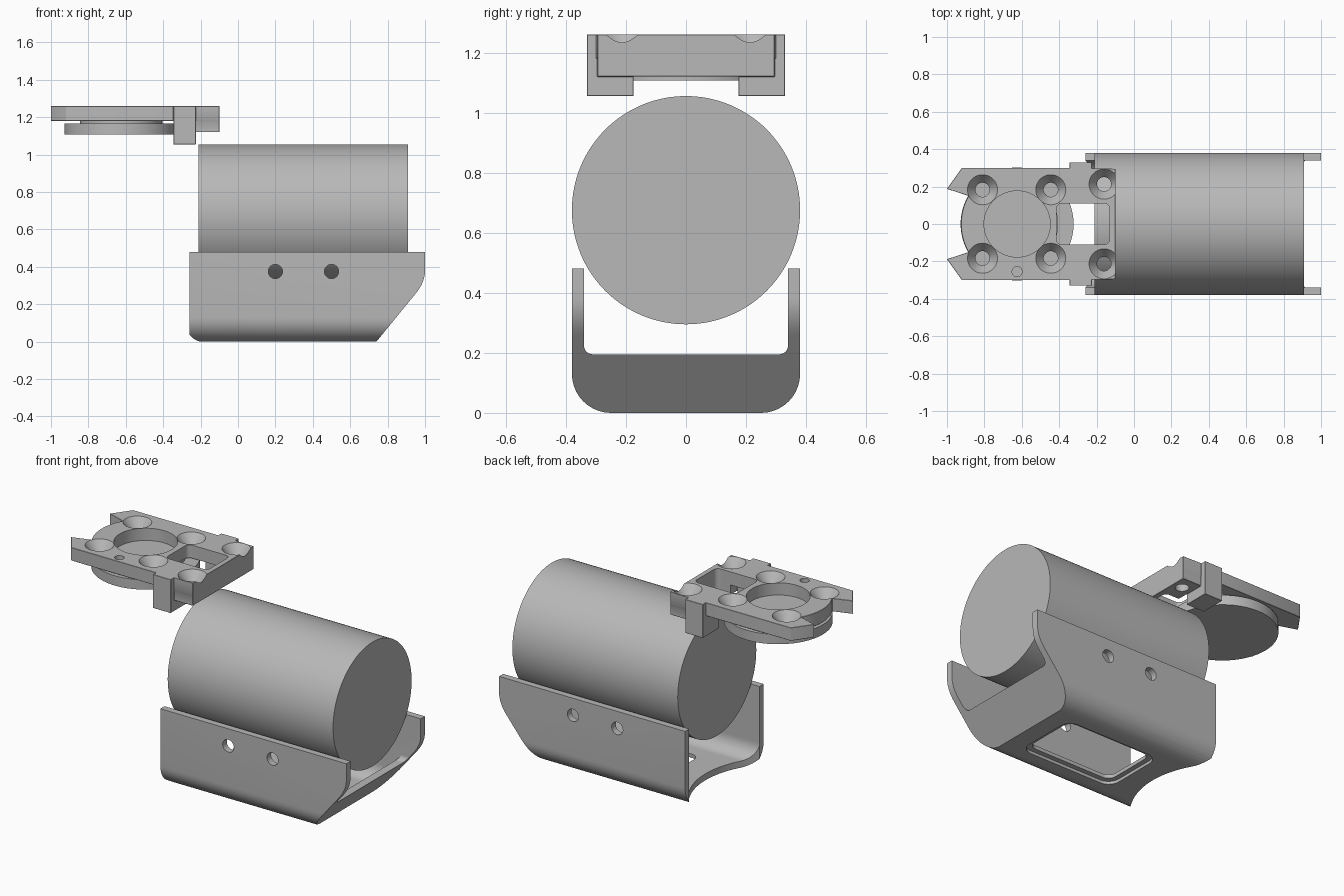
import bpy, bmesh, math
from mathutils import Vector

if "Cube" in bpy.data.objects:
    bpy.data.objects.remove(bpy.data.objects["Cube"], do_unlink=True)

grey = bpy.data.materials.new("plain_grey")
grey.use_nodes = True
colour = (0.48, 0.48, 0.48, 1)
grey.diffuse_color = colour
grey.node_tree.nodes["Principled BSDF"].inputs["Base Color"].default_value = colour

# Order in which (u, v, depth) become (x, y, z) for each extrusion axis
PLACE = {"x": lambda u, v, d: (d, u, v),
         "y": lambda u, v, d: (u, d, v),
         "z": lambda u, v, d: (u, v, d)}


def add_mesh(name, bm):
    bmesh.ops.recalc_face_normals(bm, faces=bm.faces)
    mesh = bpy.data.meshes.new(name)
    bm.to_mesh(mesh)
    bm.free()
    ob = bpy.data.objects.new(name, mesh)
    bpy.context.collection.objects.link(ob)
    mesh.materials.append(grey)
    return ob


def prism(name, points, axis, lo, hi):
    bm = bmesh.new()
    put = PLACE[axis]
    face = bm.faces.new([bm.verts.new(put(u, v, lo)) for u, v in points])
    new = bmesh.ops.extrude_face_region(bm, geom=[face])["geom"]
    shift = Vector(put(0, 0, hi - lo))
    bmesh.ops.translate(bm, vec=shift, verts=[g for g in new if isinstance(g, bmesh.types.BMVert)])
    return add_mesh(name, bm)


def arc(cu, cv, r, start, end, steps):
    angles = [math.radians(start + (end - start) * i / steps) for i in range(steps + 1)]
    return [(cu + r * math.cos(a), cv + r * math.sin(a)) for a in angles]


def disc(name, centre, r, axis, lo, hi, sides=64):
    return prism(name, arc(*centre, r, 0, 360, sides)[:-1], axis, lo, hi)


def rounded(u0, v0, u1, v1, r, steps=10):
    return (arc(u0 + r, v0 + r, r, 180, 270, steps) + arc(u1 - r, v0 + r, r, 270, 360, steps)
            + arc(u1 - r, v1 - r, r, 0, 90, steps) + arc(u0 + r, v1 - r, r, 90, 180, steps))


def box(name, x0, x1, y0, y1, z0, z1):
    return prism(name, [(x0, y0), (x1, y0), (x1, y1), (x0, y1)], "z", z0, z1)


def cone(name, x, y, r_low, r_high, z0, z1):
    bm = bmesh.new()
    bmesh.ops.create_cone(bm, cap_ends=True, segments=40, radius1=r_low, radius2=r_high, depth=z1 - z0)
    bmesh.ops.translate(bm, vec=(x, y, (z0 + z1) / 2), verts=bm.verts)
    return add_mesh(name, bm)


def apply(ob, mod):
    bpy.context.view_layer.objects.active = ob
    bpy.ops.object.modifier_apply(modifier=mod.name)


def combine(ob, tool, operation="DIFFERENCE"):
    mod = ob.modifiers.new("combine", "BOOLEAN")
    mod.operation, mod.object, mod.solver = operation, tool, "EXACT"
    apply(ob, mod)
    bpy.data.objects.remove(tool, do_unlink=True)


def smooth(ob):
    bpy.ops.object.select_all(action="DESELECT")
    ob.select_set(True)
    bpy.context.view_layer.objects.active = ob
    bpy.ops.object.shade_smooth_by_angle(angle=math.radians(30))


# Large drum
drum = disc("drum", (0, 0.675), 0.38, "x", -0.21, 0.91, 128)

# Cradle: rounded channel trimmed to a side profile with a raked end
cradle = prism("cradle", rounded(-0.38, 0, 0.38, 1, 0.13), "x", -0.26, 1.1)
p0, p1, p2 = Vector((0.95, 0.257)), Vector((1.0, 0.317)), Vector((1.0, 0.38))
bend = [tuple(p0 * (1 - t) ** 2 + p1 * 2 * t * (1 - t) + p2 * t * t) for t in [i / 8 for i in range(9)]]
side = [(-0.5, -0.1), (0.66, -0.1), (0.74, 0)] + bend + [(1.0, 0.48), (-0.5, 0.48)]
combine(cradle, prism("side_profile", side, "y", -1, 1), "INTERSECT")

# Cradle hollow, leaving a thin floor that turns up along the rake
hollow = prism("hollow", rounded(-0.34, 0.04, 0.34, 1, 0.09), "x", -0.5, 1.3)
inside = [(-0.4, -0.1), (0.605, -0.1), (1.18, 0.6), (-0.4, 0.6)]
combine(hollow, prism("inside_profile", inside, "y", -1, 1), "INTERSECT")
combine(cradle, hollow)
combine(cradle, prism("end_opening", rounded(-0.34, 0.195, 0.34, 1, 0.03), "x", 0.7, 1.3))

# Floor window with a stepped rim, scooped end, side screw holes
combine(cradle, prism("window", rounded(0.03, -0.17, 0.6, 0.17, 0.05), "z", -0.1, 0.1))
combine(cradle, prism("window_rim", rounded(0, -0.2, 0.63, 0.2, 0.07), "z", -0.1, 0.018))
combine(cradle, disc("scoop", (-0.64, 0), 0.51, "z", -0.1, 0.14, 128))
for x in (0.2, 0.5):
    combine(cradle, disc("screw_hole", (x, 0.375), 0.038, "y", -1, 1, 32))

# Mounting plate outline with two prongs around a curved nose
nose = arc(-0.625, 0, 0.3, 150, 210, 16)
outline = ([(-0.1, 0.295), (-0.3, 0.3), (-0.92, 0.3), (-1.0, 0.188)] + nose
           + [(-1.0, -0.188), (-0.92, -0.3), (-0.3, -0.3), (-0.1, -0.295)])
plate = prism("mounting_plate", outline, "z", 1.18, 1.26)
combine(plate, box("end_block", -0.225, -0.1, -0.295, 0.295, 1.12, 1.26), "UNION")
for s in (-1, 1):
    y0, y1 = sorted((s * 0.175, s * 0.33))
    combine(plate, box("leg", -0.345, -0.225, y0, y1, 1.055, 1.26), "UNION")
bm = bmesh.new()
bm.from_mesh(plate.data)
bmesh.ops.dissolve_limit(bm, angle_limit=0.01, verts=bm.verts, edges=bm.edges)
bm.to_mesh(plate.data)
bm.free()
bevel = plate.modifiers.new("edge_bevel", "BEVEL")
bevel.width, bevel.segments = 0.007, 1
bevel.limit_method, bevel.angle_limit = "ANGLE", math.radians(35)
apply(plate, bevel)

# Plate openings: round recess, window, countersunk holes, pin hole
combine(plate, disc("recess", (-0.625, 0), 0.177, "z", 1, 1.4))
combine(plate, prism("plate_window", rounded(-0.415, -0.11, -0.13, 0.11, 0.03), "z", 1, 1.4))
for x, y in ((-0.81, 0.183), (-0.445, 0.183), (-0.16, 0.213)):
    for s in (-1, 1):
        combine(plate, disc("bolt_hole", (x, s * y), 0.038, "z", 1, 1.4, 40))
        combine(plate, cone("countersink", x, s * y, 0.038, 0.088, 1.205, 1.27))
combine(plate, disc("pin_hole", (-0.625, -0.255), 0.027, "z", 1, 1.4, 24))

# Round flange hanging beneath the plate
neck = disc("flange_neck", (-0.625, 0), 0.22, "z", 1.16, 1.185)
flange = disc("flange", (-0.625, 0), 0.302, "z", 1.107, 1.167, 96)

for ob in (drum, cradle, plate, neck, flange):
    smooth(ob)
